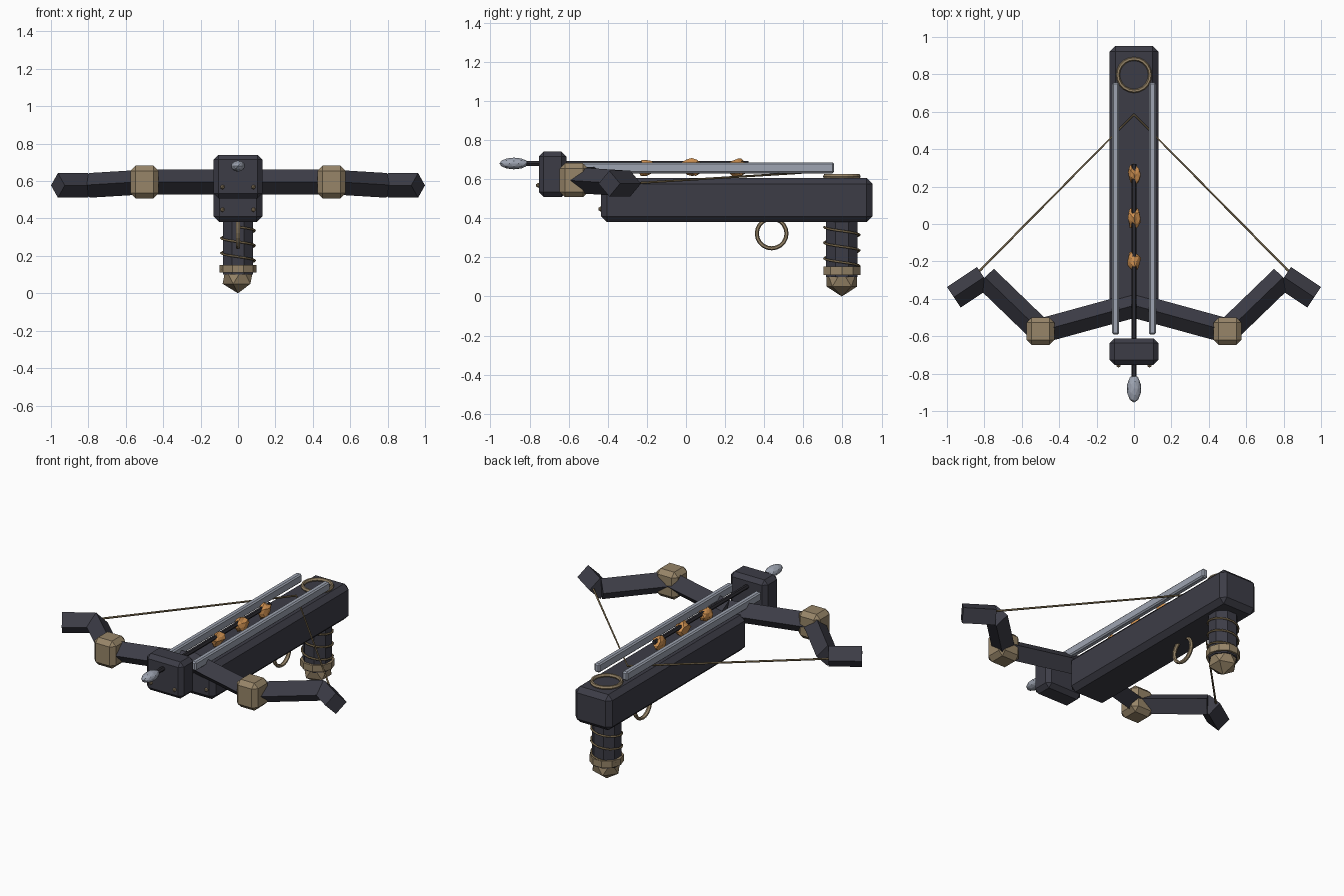
import bpy, bmesh, math, random
from mathutils import Vector, Matrix

if "Cube" in bpy.data.objects:
    bpy.data.objects.remove(bpy.data.objects["Cube"])

random.seed(4)


def material(name, rgb):
    m = bpy.data.materials.new(name)
    m.diffuse_color = (*rgb, 1)
    m.use_nodes = True
    m.node_tree.nodes["Principled BSDF"].inputs["Base Color"].default_value = m.diffuse_color
    return m


DARK = material("dark_gunmetal", (0.046, 0.046, 0.062))
BRASS = material("aged_brass", (0.31, 0.235, 0.14))
STEEL = material("steel", (0.34, 0.37, 0.44))
SHAFT = material("black_iron", (0.025, 0.024, 0.03))
AMBER = material("amber", (0.62, 0.28, 0.08))
CORD = material("cord", (0.17, 0.125, 0.065))


def finish(bm, name, mat):
    bmesh.ops.recalc_face_normals(bm, faces=bm.faces)
    me = bpy.data.meshes.new(name)
    bm.to_mesh(me)
    bm.free()
    me.materials.append(mat)
    ob = bpy.data.objects.new(name, me)
    bpy.context.collection.objects.link(ob)
    return ob


def box(name, lo, hi, bevel, mat):
    lo, hi = Vector(lo), Vector(hi)
    bm = bmesh.new()
    bmesh.ops.create_cube(bm, size=1)
    for v in bm.verts:
        v.co = Vector([c * s for c, s in zip(v.co, hi - lo)]) + (lo + hi) / 2
    bmesh.ops.bevel(bm, geom=bm.edges[:], offset=bevel, segments=1,
                    affect='EDGES', profile=0.5)
    return finish(bm, name, mat)


def rod(name, a, b, r, sides, mat, turn=0.0):
    """Prism from a to b; turn=0 puts a corner in the horizontal plane."""
    a, b = Vector(a), Vector(b)
    d = (b - a).normalized()
    up = Vector((0, 0, 1)) if abs(d.z) < 0.9 else Vector((0, 1, 0))
    u = d.cross(up).normalized()
    w = u.cross(d)
    bm = bmesh.new()
    rings = []
    for p in (a, b):
        rings.append([bm.verts.new(p + r * (u * math.cos(t) + w * math.sin(t)))
                      for t in (turn + math.tau * i / sides for i in range(sides))])
    for i in range(sides):
        j = (i + 1) % sides
        bm.faces.new((rings[0][i], rings[0][j], rings[1][j], rings[1][i]))
    bm.faces.new(rings[0])
    bm.faces.new(rings[1])
    return finish(bm, name, mat)


def ball(name, loc, size, sub, mat, jitter=0.0):
    bm = bmesh.new()
    bmesh.ops.create_icosphere(bm, subdivisions=sub, radius=1)
    for v in bm.verts:
        k = 1 + random.uniform(-jitter, jitter)
        v.co = Vector([c * s * k for c, s in zip(v.co, size)]) + Vector(loc)
    return finish(bm, name, mat)


def ring(name, loc, major, minor, mat, rot=Matrix()):
    bm = bmesh.new()
    n, m = 20, 6
    grid = [[bm.verts.new(Vector(loc) + rot.to_3x3() @ Vector((
        (major + minor * 0.8 * math.cos(q)) * math.cos(p),
        (major + minor * 0.8 * math.cos(q)) * math.sin(p),
        minor * math.sin(q))))
        for q in (math.tau * (j + 0.5) / m + math.pi / 6 for j in range(m))]
        for p in (math.tau * i / n for i in range(n))]
    for i in range(n):
        for j in range(m):
            bm.faces.new((grid[i][j], grid[(i + 1) % n][j],
                          grid[(i + 1) % n][(j + 1) % m], grid[i][(j + 1) % m]))
    return finish(bm, name, mat)


def wire(name, pts, r, mat):
    cu = bpy.data.curves.new(name, 'CURVE')
    cu.dimensions = '3D'
    cu.bevel_depth = r
    cu.bevel_resolution = 1
    cu.use_fill_caps = True
    sp = cu.splines.new('POLY')
    sp.points.add(len(pts) - 1)
    for p, co in zip(sp.points, pts):
        p.co = (*co, 1)
    cu.materials.append(mat)
    ob = bpy.data.objects.new(name, cu)
    bpy.context.collection.objects.link(ob)
    return ob


# Stock and front block
box("stock", (-0.13, -0.435, 0.38), (0.13, 0.953, 0.606), 0.03, DARK)
box("front_block", (-0.13, -0.753, 0.508), (0.13, -0.612, 0.74), 0.025, DARK)

# Mirrored parts: rails, limbs, joints, bolts
for s, side in ((-1, "left"), (1, "right")):
    x0, x1 = sorted((s * 0.079, s * 0.117))
    box("rail_" + side, (x0, -0.59, 0.63), (x1, 0.757, 0.686), 0.008, STEEL)
    path = [(0, -0.435, 0.595), (s * 0.5, -0.572, 0.595),
            (s * 0.795, -0.287, 0.577)]
    rod("inner_limb_" + side, path[0], path[1], 0.066, 4, DARK)
    rod("outer_limb_" + side, path[1], path[2], 0.066, 4, DARK)
    rod("limb_tip_" + side, (s * 0.803, -0.285, 0.577),
        (s * 0.963, -0.392, 0.577), 0.066, 4, DARK)
    box("limb_joint_" + side, (s * 0.5 - 0.075, -0.646, 0.508),
        (s * 0.5 + 0.075, -0.5, 0.682), 0.027, BRASS)
    ball("upper_bolt_" + side, (s * 0.083, -0.755, 0.568), (0.013,) * 3, 1, BRASS)
    ball("lower_bolt_" + side, (s * 0.083, -0.437, 0.447), (0.013,) * 3, 1, BRASS)

# Drawn bowstring
wire("bowstring", [(-0.825, -0.25, 0.58), (0, 0.586, 0.632), (0.825, -0.25, 0.58)],
     0.006, CORD)

# Bolt with shaft, head and amber shards
rod("bolt_shaft", (0, 0.32, 0.68), (0, -0.83, 0.68), 0.014, 6, SHAFT)
ball("bolt_head", (0, -0.88, 0.68), (0.038, 0.075, 0.03), 2, STEEL)
for i, y in enumerate((-0.2, 0.03, 0.265)):
    ball("amber_shard_%d" % (i + 1), (0, y, 0.66), (0.034, 0.053, 0.044), 2,
         AMBER, 0.2)

# Grip with wire wrap, collar and pommel
rod("grip", (0, 0.797, 0.1), (0, 0.797, 0.4), 0.087, 8, DARK, math.pi / 8)
turns, n = 3, 48
wire("grip_wrap", [(0.09 * math.cos(a), 0.797 + 0.09 * math.sin(a),
                    0.335 - 0.08 * a / math.tau)
                   for a in (-math.pi / 2 + math.tau * turns * i / n
                             for i in range(n + 1))
                   if 0.335 - 0.08 * a / math.tau > 0.12], 0.006, CORD)
rod("grip_collar", (0, 0.797, 0.11), (0, 0.797, 0.152), 0.099, 10, BRASS)
ball("pommel", (0, 0.797, 0.092), (0.092,) * 3, 1, BRASS)

# Trigger ring below and sight ring on top
ring("trigger_ring", (0, 0.438, 0.322), 0.076, 0.013, BRASS,
     Matrix.Rotation(math.pi / 2, 4, 'Y'))
ring("top_ring", (0, 0.797, 0.614), 0.086, 0.013, BRASS)
